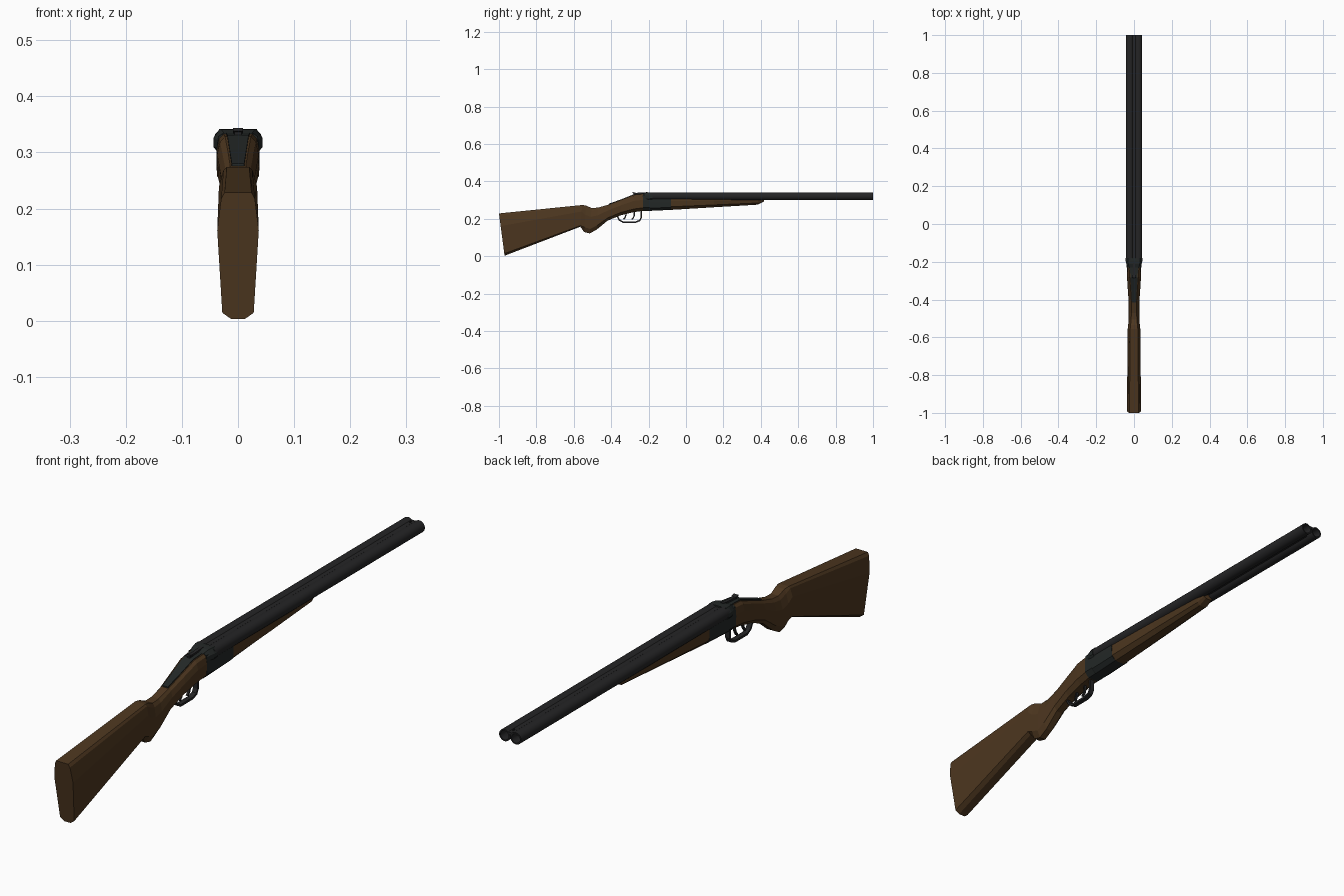
import bpy, bmesh, math
from mathutils import Vector

if "Cube" in bpy.data.objects:
    bpy.data.objects.remove(bpy.data.objects["Cube"])


def material(name, rgb):
    m = bpy.data.materials.new(name)
    m.diffuse_color = (*rgb, 1)
    m.use_nodes = True
    m.node_tree.nodes["Principled BSDF"].inputs["Base Color"].default_value = m.diffuse_color
    return m


WOOD = material("walnut", (0.075, 0.038, 0.014))
STEEL = material("dark_steel", (0.018, 0.018, 0.019))
FRAME = material("frame_steel", (0.017, 0.021, 0.020))


def loft(name, rings, mat, closed=False, smooth=None):
    """Skin a list of equal-length rings; cap the ends unless closed."""
    bm = bmesh.new()
    vs = [[bm.verts.new(p) for p in r] for r in rings]
    pairs = list(zip(vs, vs[1:])) + ([(vs[-1], vs[0])] if closed else [])
    n = len(vs[0])
    for a, b in pairs:
        for i in range(n):
            j = (i + 1) % n
            bm.faces.new((a[i], a[j], b[j], b[i]))
    if not closed:
        bm.faces.new(vs[0])
        bm.faces.new(vs[-1])
    bmesh.ops.recalc_face_normals(bm, faces=bm.faces)
    me = bpy.data.meshes.new(name)
    bm.to_mesh(me)
    bm.free()
    me.materials.append(mat)
    ob = bpy.data.objects.new(name, me)
    bpy.context.collection.objects.link(ob)
    if smooth:
        bpy.ops.object.select_all(action='DESELECT')
        ob.select_set(True)
        bpy.context.view_layer.objects.active = ob
        bpy.ops.object.shade_smooth_by_angle(angle=math.radians(smooth))
    return ob


def section(top, bottom, widths, fracs):
    """Mirrored cross-section running from a top (y, z) to a bottom (y, z)."""
    t, b = Vector((0, *top)), Vector((0, *bottom))
    half = [t.lerp(b, f) + Vector((w, 0, 0)) for w, f in zip(widths, fracs)]
    return half + [Vector((-p.x, p.y, p.z)) for p in reversed(half)]


def strip(name, path, wx, thick, mat):
    """Rectangular bar following a (y, z) path in the centre plane."""
    pts = [Vector((0, *p)) for p in path]
    rings = []
    for i, p in enumerate(pts):
        d = (pts[min(i + 1, len(pts) - 1)] - pts[max(i - 1, 0)]).normalized()
        n = Vector((0, -d.z, d.y)) * thick
        x = Vector((wx, 0, 0))
        rings.append([p + n + x, p - n + x, p - n - x, p + n - x])
    return loft(name, rings, mat)


# Stock: butt, comb, pistol grip and wrist
BUTT, GRIP = (0, .05, .30, .95, 1), (0, .10, .35, .82, 1)
stock = [
    ((-1.0, .229), (-.97, .003), (.024, .030, .037, .028, .012), BUTT),
    ((-.555, .274), (-.565, .158), (.020, .026, .034, .027, .012), BUTT),
    ((-.535, .271), (-.545, .130), (.018, .024, .031, .026, .012), GRIP),
    ((-.505, .258), (-.515, .122), (.015, .022, .029, .025, .012), GRIP),
    ((-.470, .260), (-.478, .142), (.014, .022, .028, .025, .012), GRIP),
    ((-.410, .277), (-.420, .190), (.014, .022, .028, .025, .013), GRIP),
    ((-.345, .302), (-.350, .219), (.018, .027, .033, .030, .015), GRIP),
    ((-.280, .328), (-.280, .236), (.023, .032, .037, .035, .018), GRIP),
    ((-.230, .333), (-.230, .243), (.026, .034, .038, .037, .020), GRIP)]
loft("stock", [section(*s) for s in stock], WOOD)

# Receiver box under the breech
BOX = (0, .06, .4, .80, 1)
loft("receiver", [
    section((-.231, .334), (-.231, .242), (.027, .035, .0385, .0375, .021), BOX),
    section((-.195, .334), (-.195, .243), (.028, .036, .0385, .0375, .021), BOX),
    section((-.190, .315), (-.190, .243), (.036, .038, .0385, .0375, .021), BOX),
    section((-.080, .315), (-.080, .248), (.036, .038, .0385, .0365, .021), BOX)],
    FRAME)

# Standing breech flaring out to the barrels
FL = (0, .40, .76, 1)
loft("standing_breech", [
    section((-.235, .333), (-.235, .302), (.024, .034, .034, .032), FL),
    section((-.212, .341), (-.212, .300), (.030, .040, .040, .034), FL),
    section((-.196, .342), (-.196, .300), (.033, .044, .044, .036), FL),
    section((-.180, .342), (-.180, .300), (.033, .044, .044, .036), FL)], FRAME)

# Fore-end
FE = (0, .3, .75, 1)
loft("fore_end", [
    section((-.080, .315), (-.080, .248), (.037, .038, .036, .020), FE),
    section((.150, .313), (.150, .262), (.034, .035, .031, .016), FE),
    section((.385, .312), (.385, .276), (.028, .028, .023, .012), FE),
    section((.416, .312), (.416, .293), (.024, .024, .019, .010), FE)], WOOD)


# Twin barrels with open bores
def circle(cx, y, r, n=16):
    return [Vector((cx + r * math.cos(2 * math.pi * (k + .5) / n), y,
                    .321 + r * math.sin(2 * math.pi * (k + .5) / n)))
            for k in range(n)]


for side, cx in (("left", -.0225), ("right", .0225)):
    loft("barrel_" + side,
         [circle(cx, y, r) for y, r in
          ((-.19, .0215), (1, .0215), (1, .0165), (-.19, .0165))],
         STEEL, closed=True, smooth=40)

# Ribs joining the barrels, and the front bead
strip("top_rib", [(-.19, .333), (1, .333)], .008, .004, STEEL)
strip("lower_rib", [(-.19, .314), (.97, .314)], .007, .003, STEEL)
strip("front_bead", [(.975, .338), (.985, .338)], .002, .003, STEEL)

# Tang inlaid in the wrist, tapering to the rear
tang = [(-.415, .272, .280, .011), (-.345, .296, .305, .015),
        (-.280, .322, .331, .019), (-.215, .325, .336, .022)]
loft("tang", [[Vector((w, y, hi)), Vector((w, y, lo)),
               Vector((-w, y, lo)), Vector((-w, y, hi))]
              for y, lo, hi, w in tang], FRAME)

# Opening lever and its thumb piece
strip("top_lever", [(-.205, .339), (-.245, .336), (-.282, .335)], .006, .004, STEEL)
strip("lever_thumb_piece", [(-.272, .337), (-.286, .341)], .009, .003, STEEL)

# Trigger guard and two triggers
strip("trigger_guard", [(-.385, .215), (-.366, .212), (-.357, .194), (-.338, .183),
                        (-.268, .183), (-.247, .191), (-.239, .207), (-.239, .246)],
      .009, .004, STEEL)
for name, y in (("rear_trigger", -.325), ("front_trigger", -.280)):
    strip(name, [(y + .003, .240), (y + .004, .220), (y - .001, .207),
                 (y - .009, .197)], .004, .0035, STEEL)
